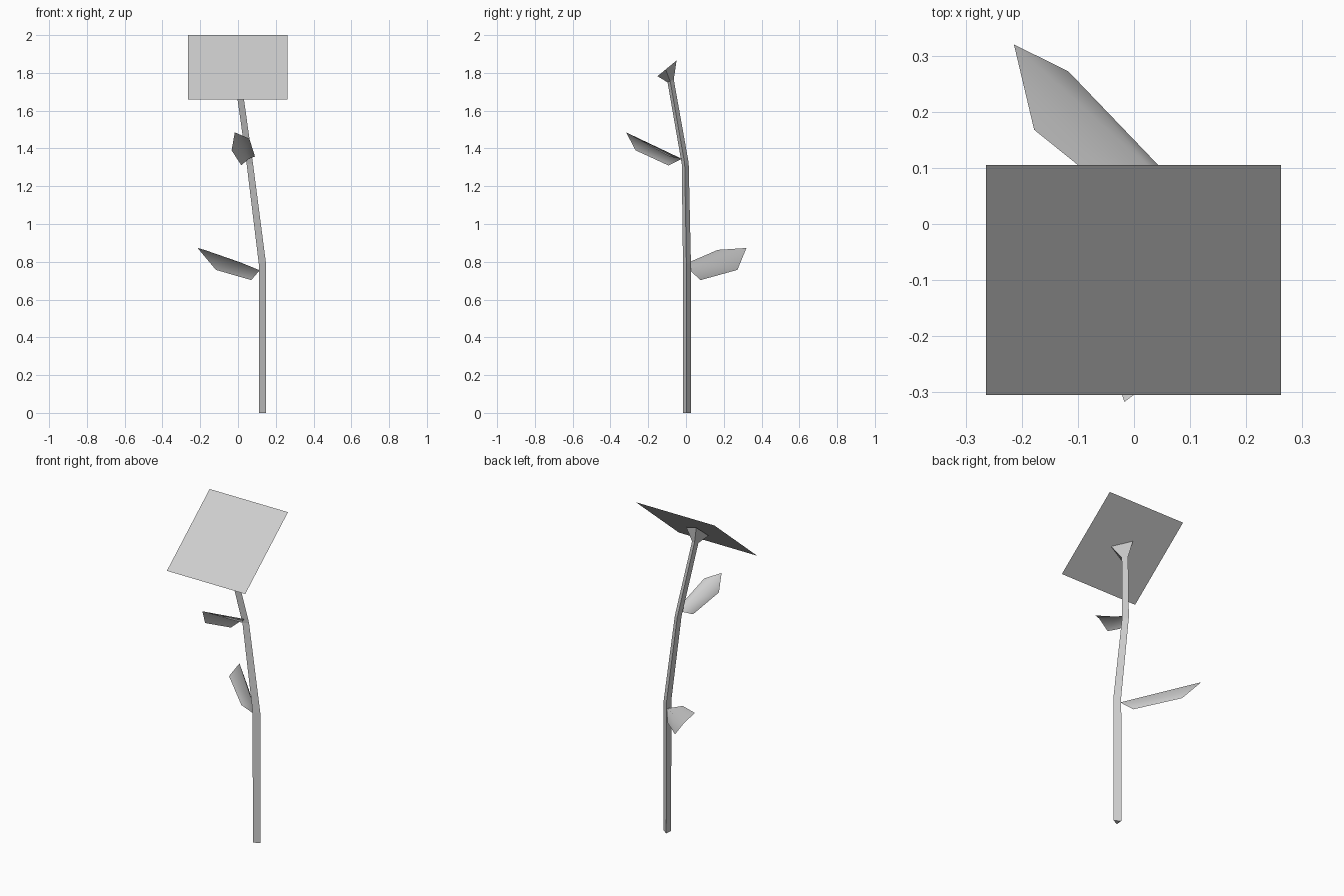
import bpy
from math import cos, sin, radians
from mathutils import Vector, Matrix

cube = bpy.data.objects.get("Cube")
if cube:
    bpy.data.objects.remove(cube)

GREY = (0.62, 0.62, 0.62, 1)
mat = bpy.data.materials.new("light_grey")
mat.use_nodes = True
mat.diffuse_color = GREY
mat.node_tree.nodes["Principled BSDF"].inputs["Base Color"].default_value = GREY


def build(name, verts, faces, smooth=False):
    mesh = bpy.data.meshes.new(name)
    mesh.from_pydata([tuple(v) for v in verts], [], faces)
    mesh.materials.append(mat)
    for p in mesh.polygons:
        p.use_smooth = smooth
    obj = bpy.data.objects.new(name, mesh)
    bpy.context.collection.objects.link(obj)
    return obj


def ring(centre, radius, tilt):
    """Three-sided cross-section, tilted forward about x."""
    turn = Matrix.Rotation(radians(tilt), 3, 'X')
    return [Vector(centre) + turn @ Vector((radius * cos(radians(a)), radius * sin(radians(a)), 0))
            for a in (-5, 115, 235)]


def loft(name, sections):
    """Skin a row of triangular sections and cap both ends."""
    verts = [v for s in sections for v in ring(*s)]
    n = len(sections)
    faces = [(3 * i + k, 3 * i + (k + 1) % 3, 3 * i + 3 + (k + 1) % 3, 3 * i + 3 + k)
             for i in range(n - 1) for k in range(3)]
    faces += [(2, 1, 0), (3 * n - 3, 3 * n - 2, 3 * n - 1)]
    return build(name, verts, faces)


def leaf(name, base, tip, left, right):
    """Folded blade: a straight midrib with a drooping half on each side."""
    base, tip = Vector(base), Vector(tip)
    rib = [base, base.lerp(tip, 0.25), base.lerp(tip, 0.8), tip]
    verts = rib + left + right
    faces = [(0, 1, 4), (1, 2, 5, 4), (2, 3, 5),
             (0, 6, 1), (1, 6, 7, 2), (2, 7, 3)]
    return build(name, verts, faces, smooth=True)


# Bent three-sided stem
neck = ((-0.003, -0.082, 1.757), 0.021, 25)
loft("stem", [((0.124, 0.005, 0), 0.0245, 0),
              ((0.124, 0.004, 0.79), 0.0245, 0),
              ((0.058, -0.005, 1.32), 0.0215, 8),
              neck])

# Flared cup under the flower head
loft("flower_cup", [neck, ((-0.002, -0.103, 1.822), 0.076, 39.5)])

# Flat flower head
build("flower_head",
      [(-0.264, -0.305, 1.66), (0.262, -0.305, 1.66), (0.262, 0.105, 2), (-0.264, 0.105, 2)],
      [(0, 1, 2, 3)])

# Leaves
leaf("lower_leaf", (0.115, 0.02, 0.755), (-0.214, 0.32, 0.873),
     [(0.012, 0.015, 0.797), (-0.178, 0.168, 0.863)],
     [(0.07, 0.077, 0.703), (-0.117, 0.272, 0.757)])
leaf("upper_leaf", (0.055, -0.022, 1.345), (-0.017, -0.317, 1.485),
     [(0.09, -0.088, 1.357), (0.06, -0.26, 1.452)],
     [(0.018, -0.093, 1.31), (-0.034, -0.267, 1.39)])
